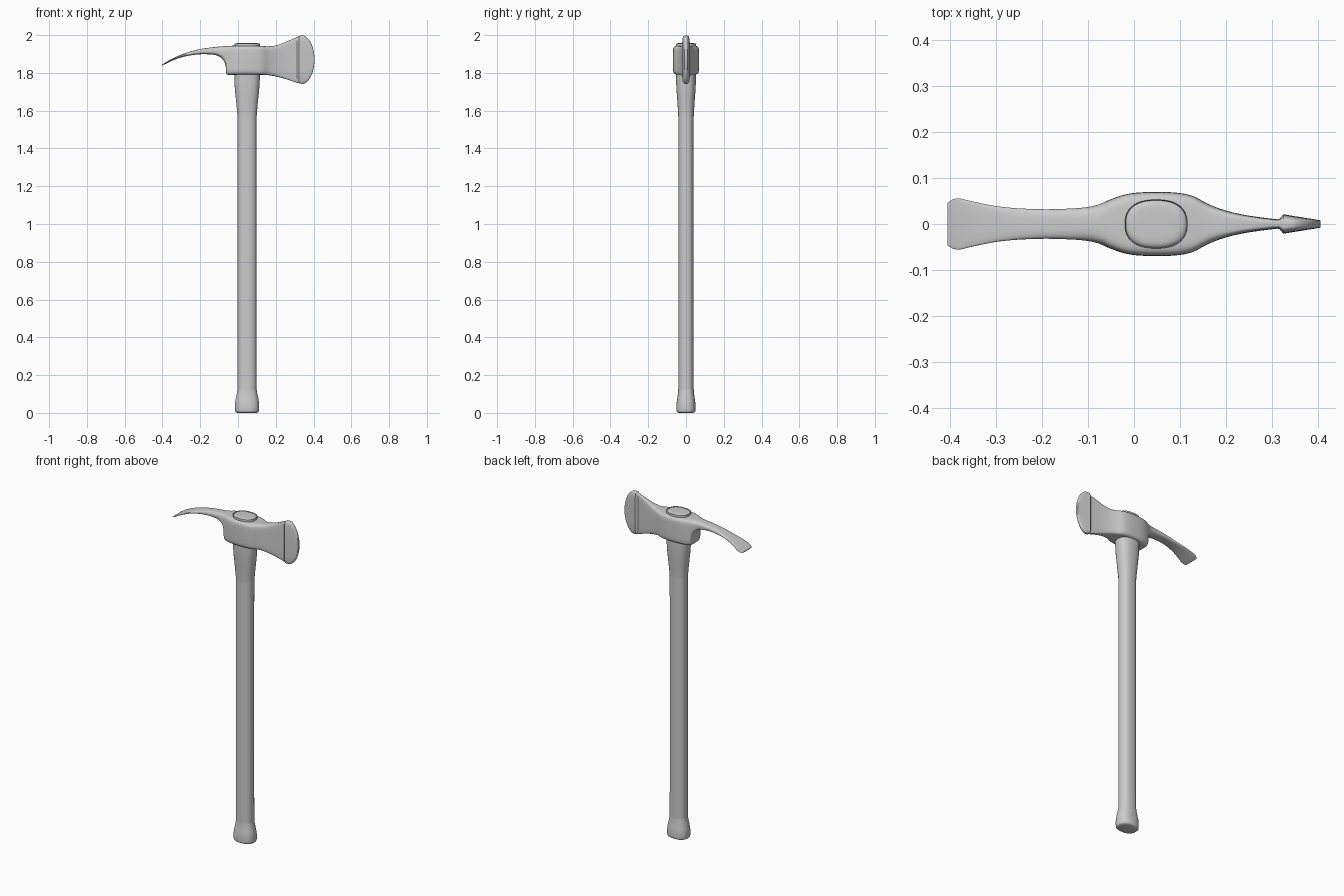
import bpy, bmesh, math
from mathutils import Vector


def smooth(rows, steps):
    """Catmull-Rom interpolation of station rows."""
    pts = [Vector(r) for r in rows]
    out = []
    for i in range(len(pts) - 1):
        b, c = pts[i], pts[i + 1]
        a = pts[i - 1] if i else b
        d = pts[i + 2] if i + 2 < len(pts) else c
        for k in range(steps):
            t = k / steps
            out.append(b + (c - a) * (t / 2)
                       + (a * 2 - b * 5 + c * 4 - d) * (t * t / 2)
                       + (b * 3 - a - c * 3 + d) * (t ** 3 / 2))
    return out + [pts[-1]]


def superellipse(a, b, n, count):
    res = []
    for i in range(count):
        t = 2 * math.pi * (i + 0.5) / count
        c, s = math.cos(t), math.sin(t)
        res.append((a * math.copysign(abs(c) ** (2 / n), c),
                    b * math.copysign(abs(s) ** (2 / n), s)))
    return res


def loft(name, rings, angle=35):
    bm = bmesh.new()
    loops = [[bm.verts.new(p) for p in ring] for ring in rings]
    for lo, hi in zip(loops, loops[1:]):
        for i in range(len(lo)):
            j = (i + 1) % len(lo)
            bm.faces.new((lo[i], lo[j], hi[j], hi[i]))
    bm.faces.new(loops[0][::-1])
    bm.faces.new(loops[-1])
    bmesh.ops.recalc_face_normals(bm, faces=bm.faces)
    mesh = bpy.data.meshes.new(name)
    bm.to_mesh(mesh)
    bm.free()
    ob = bpy.data.objects.new(name, mesh)
    bpy.context.collection.objects.link(ob)
    bpy.ops.object.select_all(action='DESELECT')
    bpy.context.view_layer.objects.active = ob
    ob.select_set(True)
    bpy.ops.object.shade_smooth_by_angle(angle=math.radians(angle))
    return ob


def x_rings(rows, count=40):
    """Rows: x, top z, bottom z, half width y, squareness."""
    return [[(x, y, (top + bot) / 2 + z)
             for y, z in superellipse(hy, (top - bot) / 2, n, count)]
            for x, top, bot, hy, n in rows]


# Handle: z, half width x, half width y
HX = 0.048
handle = [(0.0, 0.050, 0.038), (0.004, 0.060, 0.047), (0.014, 0.064, 0.051),
          (0.05, 0.064, 0.050), (0.085, 0.058, 0.045), (0.125, 0.051, 0.041),
          (0.2, 0.050, 0.040), (1.5, 0.050, 0.040), (1.57, 0.051, 0.041),
          (1.65, 0.058, 0.046), (1.72, 0.065, 0.051), (1.79, 0.068, 0.053),
          (1.942, 0.068, 0.053), (1.951, 0.066, 0.051), (1.957, 0.055, 0.042),
          (1.958, 0.03, 0.022)]
loft("handle", [[(HX + x, y, z) for x, y in superellipse(a, b, 2.4, 40)]
                for z, a, b in smooth(handle, 3)])

# Forged head: curved grubbing pick, eye and axe neck
head = [(-0.405, 1.842, 1.838, 0.046, 3), (-0.385, 1.855, 1.847, 0.056, 3),
        (-0.35, 1.875, 1.864, 0.049, 3), (-0.30, 1.897, 1.882, 0.039, 3),
        (-0.25, 1.914, 1.893, 0.034, 3), (-0.19, 1.928, 1.899, 0.032, 3),
        (-0.13, 1.936, 1.896, 0.034, 3), (-0.10, 1.939, 1.887, 0.037, 3),
        (-0.078, 1.941, 1.868, 0.042, 3.5), (-0.066, 1.942, 1.84, 0.047, 4),
        (-0.062, 1.942, 1.798, 0.049, 5), (-0.052, 1.943, 1.79, 0.053, 6),
        (-0.02, 1.944, 1.79, 0.064, 7), (0.02, 1.944, 1.79, 0.069, 7),
        (0.08, 1.944, 1.79, 0.069, 7), (0.125, 1.942, 1.79, 0.062, 7),
        (0.16, 1.941, 1.788, 0.044, 6), (0.20, 1.945, 1.781, 0.029, 6),
        (0.25, 1.963, 1.768, 0.018, 6), (0.32, 1.993, 1.745, 0.009, 5)]
loft("axe_head", x_rings(smooth(head, 3)), 45)

# Cutting bit: raised shoulder, then an elliptical edge tapering in thickness
bit = [(0.310, 1.987, 1.751, 0.009, 5), (0.317, 1.992, 1.747, 0.012, 5),
       (0.324, 1.996, 1.744, 0.021, 5)]
for i in range(1, 13):
    t = math.pi / 2 * i / 12.1
    h = 0.13 * math.cos(t)
    x = 0.335 + 0.07 * math.sin(t)
    bit.append((x, 1.87 + h, 1.87 - h, 0.021 - 0.013 * (x - 0.324) / 0.081, 4))
loft("axe_bit", x_rings(bit), 30)
